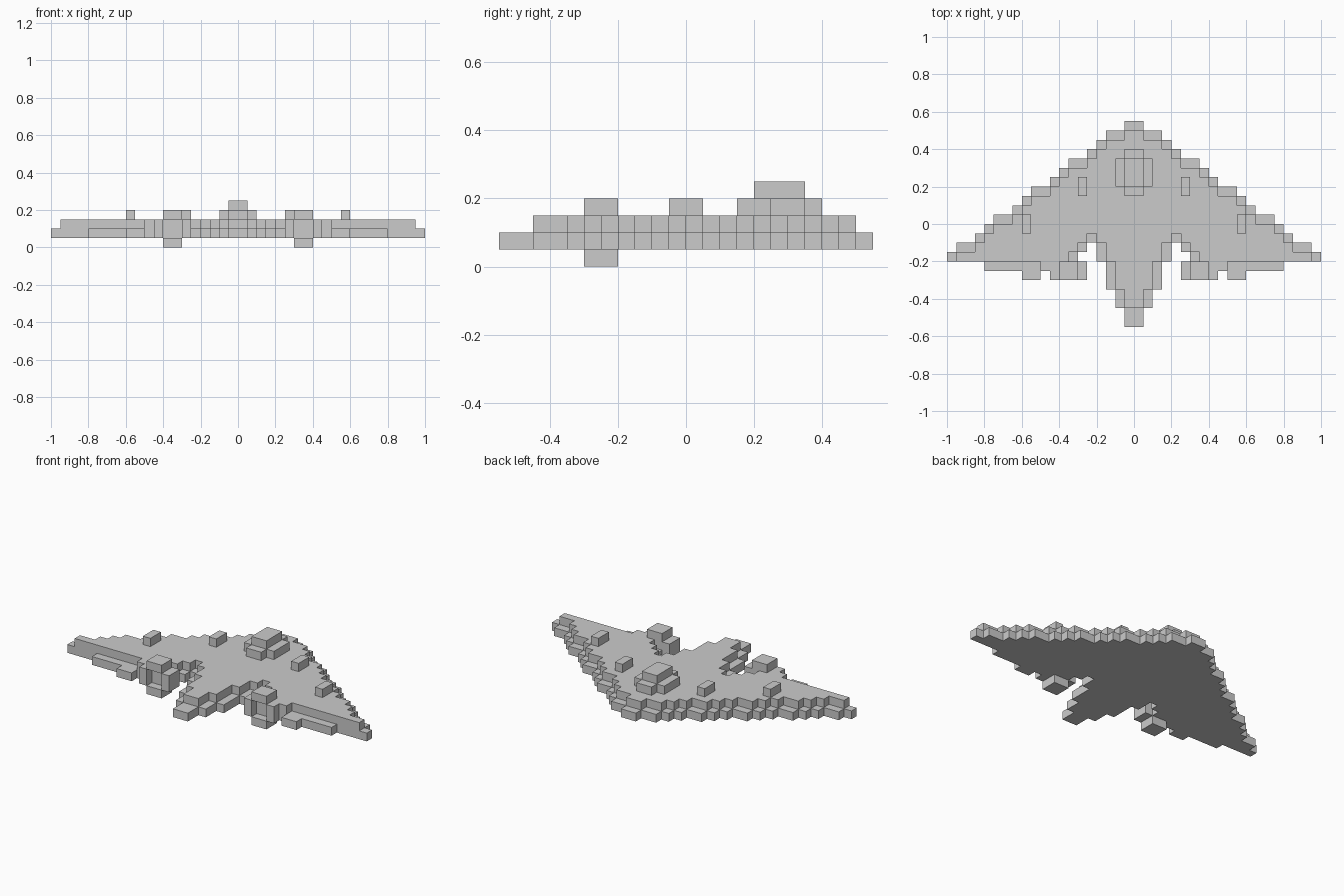
import bpy, bmesh

if "Cube" in bpy.data.objects:
    bpy.data.objects.remove(bpy.data.objects["Cube"])

U = 0.05  # one block


def finish(name, bm):
    bmesh.ops.recalc_face_normals(bm, faces=bm.faces)
    mesh = bpy.data.meshes.new(name)
    bm.to_mesh(mesh)
    bm.free()
    obj = bpy.data.objects.new(name, mesh)
    bpy.context.collection.objects.link(obj)
    return obj


def plate(name, half_outline, z0, z1):
    """Extrude a right-half outline, mirrored across x = 0."""
    pts = half_outline + [(-x, y) for x, y in reversed(half_outline)]
    bm = bmesh.new()
    face = bm.faces.new([bm.verts.new((x * U, y * U, z0 * U)) for x, y in pts])
    new = bmesh.ops.extrude_face_region(bm, geom=[face])["geom"]
    bmesh.ops.translate(bm, vec=(0, 0, (z1 - z0) * U),
                        verts=[v for v in new if isinstance(v, bmesh.types.BMVert)])
    return finish(name, bm)


def box(name, x0, x1, y0, y1, z0, z1):
    bm = bmesh.new()
    bmesh.ops.create_cube(bm, size=U)
    for v in bm.verts:
        v.co.x = (x1 if v.co.x > 0 else x0) * U
        v.co.y = (y1 if v.co.y > 0 else y0) * U
        v.co.z = (z1 if v.co.z > 0 else z0) * U
    return finish(name, bm)


def pair(name, x0, x1, *rest):
    box(name + "_right", x0, x1, *rest)
    box(name + "_left", -x1, -x0, *rest)


def stairs(widths, y):
    """Stepped leading edge, one row per half width."""
    pts = []
    for w in widths:
        pts += [(w, y), (w, y - 1)]
        y -= 1
    return pts


# Stepped wing, two layers
edge = [1, 3, 4, 5, 7, 8, 9, 11, 12, 13, 15, 16, 17, 19, 20]
lower_back = [(16, -4), (16, -5), (12, -5), (12, -6), (10, -6), (10, -5),
              (9, -5), (9, -4), (6, -4), (6, -3), (5, -3), (5, -2), (4, -2),
              (4, -4), (3, -4), (3, -7), (2, -7), (2, -9), (1, -9), (1, -11)]
upper_back = [(10, -4), (10, -5), (9, -5), (9, -4), (7, -4), (7, -3), (6, -3),
              (6, -2), (5, -2), (5, -1), (4, -1), (4, -2), (3, -2), (3, -4),
              (2, -4), (2, -7), (1, -7), (1, -9)]
plate("wing_lower", stairs(edge, 11) + lower_back, 1, 2)
plate("wing_upper", stairs(edge[:-1], 10) + upper_back, 2, 3)

# Canopy
plate("canopy_base", [(1, 8), (1, 7), (2, 7), (2, 4), (1, 4), (1, 3)], 3, 4)
box("canopy_top", -1, 1, 4, 7, 4, 5)

# Blocks on the wing
pair("inner_block", 5, 6, 3, 5, 3, 4)
pair("outer_block", 11, 12, -1, 1, 3, 4)

# Engines: ring of walls with a recessed core
pair("engine_top", 6, 8, -6, -4, 3, 4)
pair("engine_bottom", 6, 8, -6, -4, 0, 1)
pair("engine_inner_wall", 5, 6, -6, -4, 1, 3)
pair("engine_outer_wall", 8, 9, -6, -4, 1, 3)
pair("engine_core", 6, 8, -5, -4, 1, 3)
